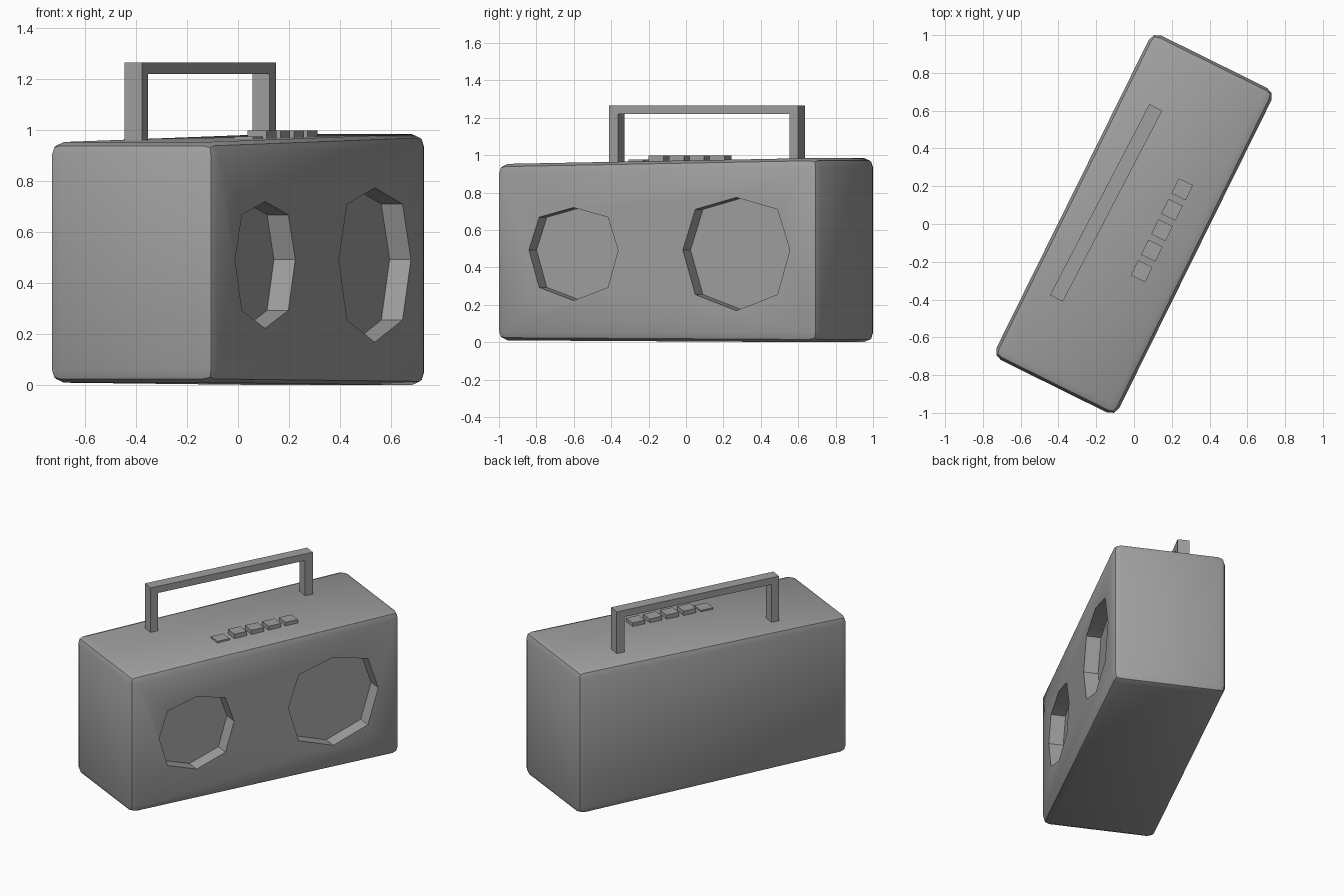
import bpy, bmesh, math
from mathutils import Matrix

if "Cube" in bpy.data.objects:
    bpy.data.objects.remove(bpy.data.objects["Cube"])

# Local frame: x runs along the length, -y is the speaker side; all turned about z
TURN = Matrix.Rotation(math.radians(63.7), 4, 'Z')
A, B, R = 0.958, 0.362, 0.05          # body half length, half depth, edge rounding

grey = bpy.data.materials.new("grey")
grey.diffuse_color = (0.35, 0.35, 0.35, 1)
grey.use_nodes = True
grey.node_tree.nodes["Principled BSDF"].inputs["Base Color"].default_value = grey.diffuse_color


def finish(name, bm, matrix=TURN):
    bmesh.ops.recalc_face_normals(bm, faces=bm.faces)
    bm.transform(matrix)
    mesh = bpy.data.meshes.new(name)
    bm.to_mesh(mesh)
    bm.free()
    mesh.materials.append(grey)
    ob = bpy.data.objects.new(name, mesh)
    bpy.context.collection.objects.link(ob)
    return ob


def prism(name, profile, y0, y1, matrix=TURN):
    """Extrude an x-z profile from y0 to y1."""
    bm = bmesh.new()
    face = bm.faces.new([bm.verts.new((x, y0, z)) for x, z in profile])
    ext = bmesh.ops.extrude_face_region(bm, geom=[face])
    for v in ext["geom"]:
        if isinstance(v, bmesh.types.BMVert):
            v.co.y = y1
    return finish(name, bm, matrix)


def top_z(x):
    return 0.969 + 0.017 * x


# Body: rounded box whose top rises slightly towards one end
bm = bmesh.new()
bmesh.ops.create_cube(bm, size=2)
for v in bm.verts:
    x = v.co.x * A
    z = top_z(x) if v.co.z > 0 else 0.005 - 0.005 * v.co.x
    v.co = (x, v.co.y * B, z)
bmesh.ops.bevel(bm, geom=bm.edges[:], offset=R, segments=2, profile=0.5, affect='EDGES')
body = finish("body", bm)


# Speaker recesses: eight-sided pockets
def speaker_cutter(name, x, rx, dx, top, upper, lower, bottom):
    mid = 0.493
    pts = [(x - rx, mid), (x - dx, upper), (x, top), (x + dx, upper),
           (x + rx, mid), (x + dx, lower), (x, bottom), (x - dx, lower)]
    return prism(name, pts, -B - 0.1, -B + 0.093)


cutters = [
    speaker_cutter("large_speaker_cutter", 0.479, 0.319, 0.245, 0.774, 0.71, 0.255, 0.169),
    speaker_cutter("small_speaker_cutter", -0.492, 0.266, 0.205, 0.72, 0.668, 0.293, 0.223),
]
bpy.context.view_layer.objects.active = body
body.select_set(True)
for c in cutters:
    c.hide_render = True
    mod = body.modifiers.new("recess", 'BOOLEAN')
    mod.operation = 'DIFFERENCE'
    mod.solver = 'EXACT'
    mod.object = c
    bpy.ops.object.modifier_apply(modifier=mod.name)
for c in cutters:
    bpy.data.objects.remove(c)
bpy.ops.object.shade_smooth_by_angle(angle=math.radians(30))

# Carrying handle: square-cornered U, set slightly askew behind the centre line
h, w, base, under, crest = 0.57, 0.054, 0.93, 1.22, 1.266
u_profile = [(-h, base), (-h, crest), (h, crest), (h, base),
             (h - w, base), (h - w, under), (-h + w, under), (-h + w, base)]
prism("handle", u_profile, -0.038, 0.038,
      TURN @ Matrix.Translation((0.035, 0.182, 0)) @ Matrix.Rotation(math.radians(-1.2), 4, 'Z'))

# Row of five buttons, the first one pressed down
for i in range(5):
    x = -0.206 + 0.121 * i
    crest = 0.976 if i == 0 else 0.998
    prism(f"button_{i + 1}",
          [(x - 0.044, 0.94), (x + 0.044, 0.94), (x + 0.044, crest), (x - 0.044, crest)],
          -0.147 - 0.042, -0.147 + 0.042)
